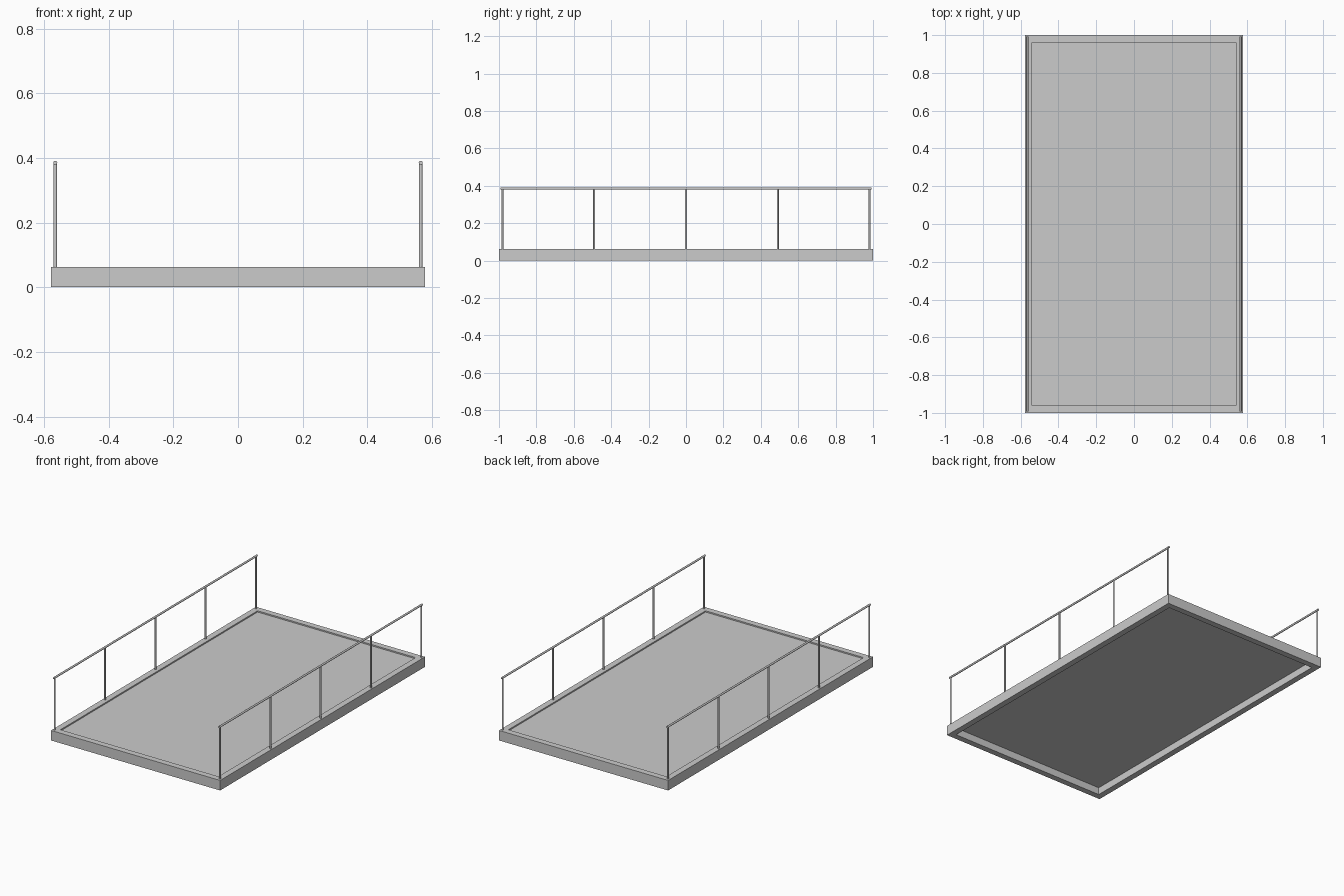
import bpy, math
from mathutils import Vector

if "Cube" in bpy.data.objects:
    bpy.data.objects.remove(bpy.data.objects["Cube"])

W, L, H = 0.578, 1.0, 0.062      # half width, half length, frame height
C = 0.038                        # frame member width
RAIL_X, RAIL_Z, R = 0.565, 0.385, 0.006


def box(name, lo, hi):
    lo, hi = Vector(lo), Vector(hi)
    bpy.ops.mesh.primitive_cube_add(size=1, location=(lo + hi) / 2)
    ob = bpy.context.object
    ob.name = name
    ob.scale = hi - lo
    bpy.ops.object.transform_apply(location=False, rotation=False, scale=True)
    return ob


def rod(name, a, b, r):
    a, b = Vector(a), Vector(b)
    d = b - a
    bpy.ops.mesh.primitive_cylinder_add(vertices=16, radius=r, depth=d.length,
                                        location=(a + b) / 2,
                                        rotation=d.to_track_quat('Z', 'Y').to_euler())
    ob = bpy.context.object
    ob.name = name
    bpy.ops.object.shade_smooth_by_angle(angle=math.radians(40))
    return ob


# perimeter frame: one square ring, open top and bottom
outer = [(-W, -L), (W, -L), (W, L), (-W, L)]
inner = [(x - math.copysign(C, x), y - math.copysign(C, y)) for x, y in outer]
verts = [(x, y, z) for z in (0, H) for ring in (outer, inner) for x, y in ring]
faces = []
for i in range(4):
    j = (i + 1) % 4
    faces += [(i, j, 8 + j, 8 + i), (4 + j, 4 + i, 12 + i, 12 + j),
              (8 + i, 8 + j, 12 + j, 12 + i), (j, i, 4 + i, 4 + j)]
mesh = bpy.data.meshes.new("perimeter_frame")
mesh.from_pydata(verts, [], faces)
bpy.context.collection.objects.link(bpy.data.objects.new("perimeter_frame", mesh))

# deck plate, slightly recessed inside the frame
box("deck_plate", (-W + C, -L + C, 0.045), (W - C, L - C, 0.054))

# railings on both long sides
for side, s in (("left", -1), ("right", 1)):
    x = s * RAIL_X
    for i in range(5):
        y = -0.982 + i * 0.491
        rod(f"{side}_post_{i + 1}", (x, y, H - 0.002), (x, y, RAIL_Z), R * 0.9)
    rod(f"{side}_handrail", (x, -0.992, RAIL_Z), (x, 0.992, RAIL_Z), R)
